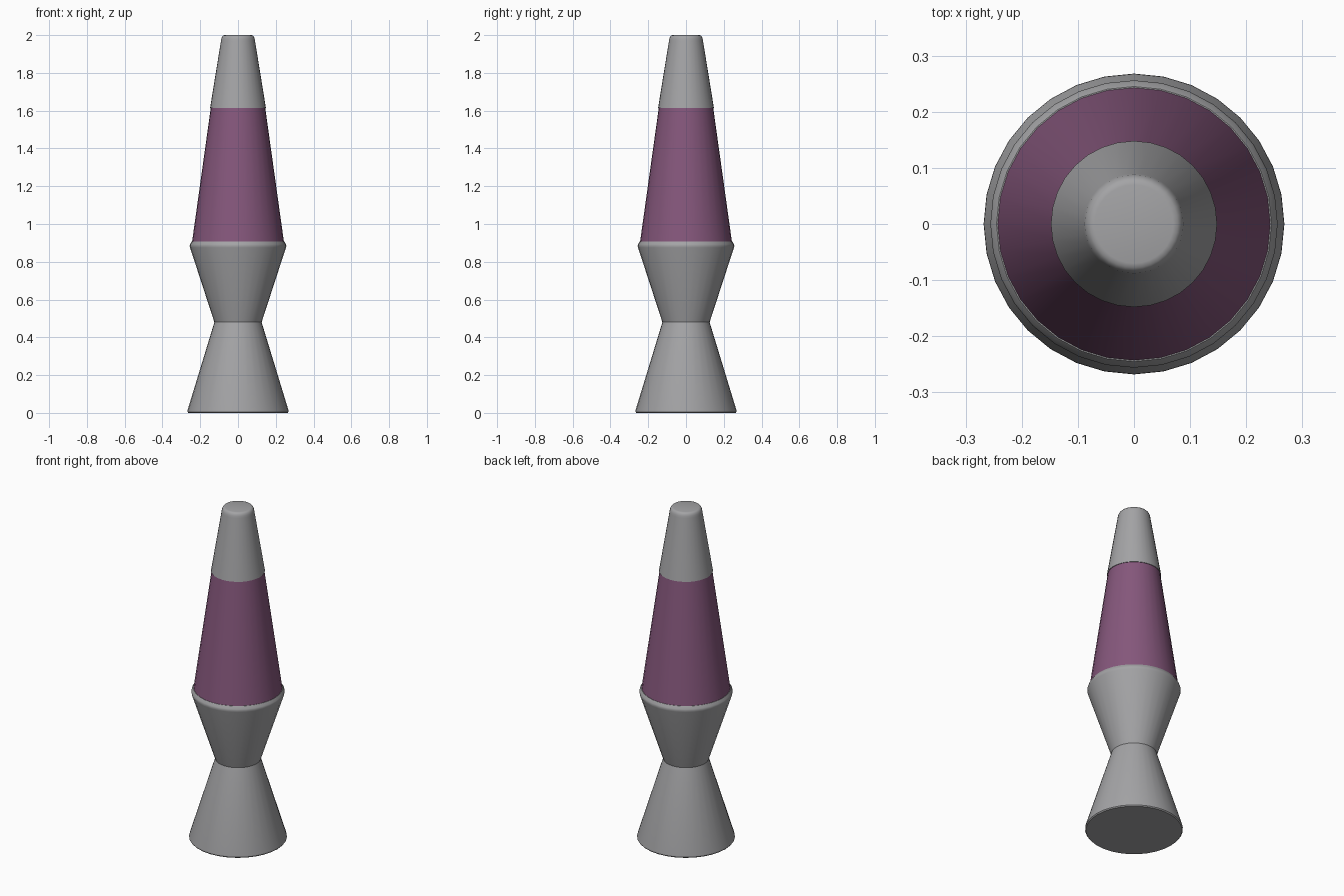
import bpy, bmesh, math

if "Cube" in bpy.data.objects:
    bpy.data.objects.remove(bpy.data.objects["Cube"])

SIDES = 32


def material(name, rgb):
    m = bpy.data.materials.new(name)
    m.diffuse_color = (*rgb, 1.0)
    m.use_nodes = True
    m.node_tree.nodes["Principled BSDF"].inputs["Base Color"].default_value = m.diffuse_color
    return m


def lathe(name, profile, mat):
    """Revolve (radius, z) points, bottom to top, and cap both ends."""
    bm = bmesh.new()
    rings = []
    for r, z in profile:
        rings.append([bm.verts.new((r * math.cos(2 * math.pi * i / SIDES),
                                    r * math.sin(2 * math.pi * i / SIDES), z))
                      for i in range(SIDES)])
    for a, b in zip(rings, rings[1:]):
        for i in range(SIDES):
            j = (i + 1) % SIDES
            bm.faces.new((a[i], a[j], b[j], b[i]))
    bm.faces.new(rings[0][::-1])
    bm.faces.new(rings[-1])
    me = bpy.data.meshes.new(name)
    bm.to_mesh(me)
    bm.free()
    me.materials.append(mat)
    ob = bpy.data.objects.new(name, me)
    bpy.context.collection.objects.link(ob)
    bpy.context.view_layer.objects.active = ob
    ob.select_set(True)
    bpy.ops.object.shade_smooth_by_angle(angle=math.radians(33))
    ob.select_set(False)
    return ob


metal = material("grey metal", (0.37, 0.37, 0.38))
liquid = material("purple liquid", (0.235, 0.095, 0.20))

# Hourglass stand with a chamfered foot and rim
lathe("stand", [(0.263, 0.0), (0.268, 0.006), (0.267, 0.015), (0.125, 0.48),
                (0.254, 0.875), (0.256, 0.885), (0.254, 0.893),
                (0.245, 0.908)], metal)

# Tapered bottle of liquid
lathe("bottle", [(0.244, 0.90), (0.142, 1.63)], liquid)

# Cap with a rounded top edge
lathe("cap", [(0.148, 1.613), (0.090, 1.97), (0.088, 1.982), (0.084, 1.992),
              (0.078, 1.998), (0.070, 2.0)], metal)
